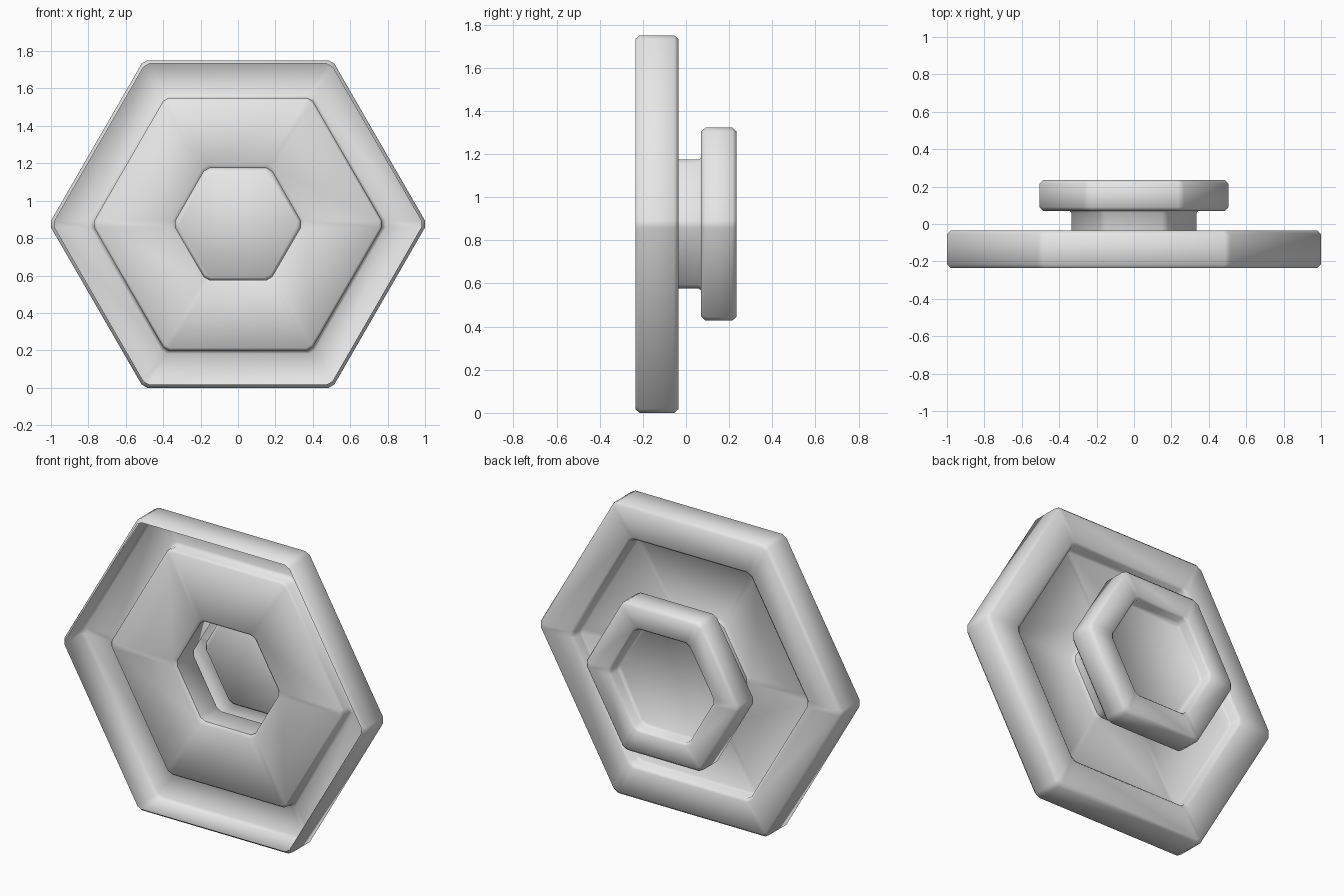
import bpy, bmesh, math

if "Cube" in bpy.data.objects:
    bpy.data.objects.remove(bpy.data.objects["Cube"])

CZ = 0.875      # height of the hexagon centre
CHOP = 0.02     # small flat cut on each hexagon corner

mat = bpy.data.materials.new("plain grey")
mat.diffuse_color = (0.8, 0.8, 0.8, 1)
mat.use_nodes = True
mat.node_tree.nodes["Principled BSDF"].inputs["Base Color"].default_value = mat.diffuse_color


def hex_ring(bm, r, y):
    """Hexagon loop in the xz plane, each corner cut by a tiny flat."""
    corners = [(r * math.cos(i * math.pi / 3), r * math.sin(i * math.pi / 3)) for i in range(6)]
    verts = []
    for i, (x, z) in enumerate(corners):
        for px, pz in (corners[i - 1], corners[(i + 1) % 6]):
            f = CHOP / r
            verts.append(bm.verts.new((x + (px - x) * f, y, CZ + z + (pz - z) * f)))
    return verts


def hex_shell(name, profile, cap=False):
    """Pressed sheet: sweep a (radius, y) profile round a hexagon."""
    bm = bmesh.new()
    rings = [hex_ring(bm, r, y) for r, y in profile]
    for a, b in zip(rings, rings[1:]):
        for i in range(12):
            j = (i + 1) % 12
            bm.faces.new((a[i], a[j], b[j], b[i]))
    if cap:
        bm.faces.new(rings[-1])
    bmesh.ops.recalc_face_normals(bm, faces=bm.faces)
    me = bpy.data.meshes.new(name)
    bm.to_mesh(me)
    bm.free()
    me.materials.append(mat)
    ob = bpy.data.objects.new(name, me)
    bpy.context.collection.objects.link(ob)
    bpy.context.view_layer.objects.active = ob
    ob.select_set(True)
    bpy.ops.object.shade_smooth_by_angle(angle=math.radians(50))
    ob.select_set(False)


# Large flange: open-fronted rim, raised border, recessed plate with a hole
hex_shell("flange", [
    (0.99, -0.235), (1.0104, -0.215), (1.0104, -0.055), (0.99, -0.035),
    (0.80, -0.035), (0.78, -0.05), (0.78, -0.095), (0.765, -0.11),
    (0.365, -0.11), (0.345, -0.095)])

# Hollow neck joining the flange to the knob
hex_shell("neck", [(0.345, -0.095), (0.345, 0.06), (0.355, 0.07)])

# Hollow knob with a recessed floor
hex_shell("knob", [
    (0.355, 0.07), (0.495, 0.07), (0.516, 0.09), (0.516, 0.215), (0.495, 0.235),
    (0.36, 0.235), (0.345, 0.22), (0.345, 0.175), (0.33, 0.16)], cap=True)
